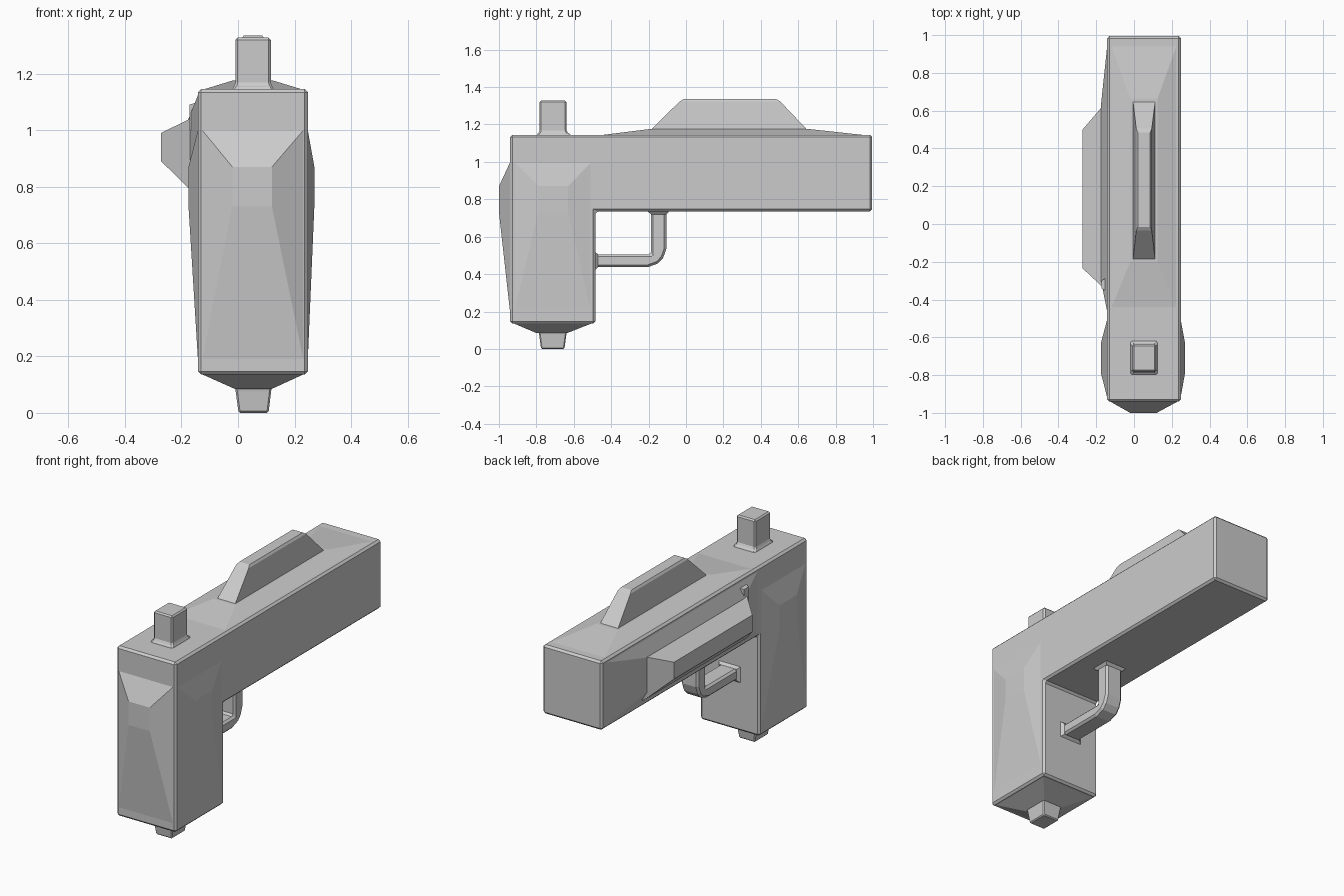
import bpy, bmesh
from mathutils import Vector


def finish(name, bm, bevel=0):
    bmesh.ops.recalc_face_normals(bm, faces=bm.faces)
    me = bpy.data.meshes.new(name)
    bm.to_mesh(me)
    bm.free()
    ob = bpy.data.objects.new(name, me)
    bpy.context.collection.objects.link(ob)
    if bevel:
        m = ob.modifiers.new("Bevel", 'BEVEL')
        m.width = bevel
        m.segments = 1
    return ob


def extrude_profile(name, pts, x0, x1, bevel=0):
    """Side profile (y, z) extruded from x0 to x1."""
    bm = bmesh.new()
    f = bm.faces.new([bm.verts.new((x0, y, z)) for y, z in pts])
    g = bmesh.ops.extrude_face_region(bm, geom=[f])
    vs = [v for v in g['geom'] if isinstance(v, bmesh.types.BMVert)]
    bmesh.ops.translate(bm, verts=vs, vec=(x1 - x0, 0, 0))
    return finish(name, bm, bevel)


def loft(name, axis, sections, bevel=0):
    """Stack of rectangles along an axis; each is (position, u0, u1, v0, v1)
    with u, v being the two remaining axes in xyz order."""
    bm = bmesh.new()
    rings = []
    for p, u0, u1, v0, v1 in sections:
        ring = []
        for u, v in ((u0, v0), (u1, v0), (u1, v1), (u0, v1)):
            co = [u, v]
            co.insert(axis, p)
            ring.append(bm.verts.new(co))
        rings.append(ring)
    bm.faces.new(rings[0])
    bm.faces.new(rings[-1])
    for a, b in zip(rings, rings[1:]):
        for i in range(4):
            j = (i + 1) % 4
            bm.faces.new((a[i], a[j], b[j], b[i]))
    return finish(name, bm, bevel)


X, Y, Z = 0, 1, 2

# L-shaped body: barrel and grip
extrude_profile("body", [(-0.94, 0.135), (-0.485, 0.135), (-0.485, 0.735),
                         (0.995, 0.735), (0.995, 1.145), (-0.94, 1.145)],
                -0.142, 0.248, 0.012)

# swollen faces of the grip: rear and both sides
loft("grip_rear_bulge", Y, [(-0.935, -0.135, 0.24, 0.145, 1.01),
                            (-1.0, -0.02, 0.12, 0.73, 0.87)])
for name, x0, x1 in (("grip_right_bulge", 0.245, 0.27),
                     ("grip_left_bulge", -0.139, -0.175)):
    loft(name, X, [(x0, -0.93, -0.495, 0.145, 1.01),
                   (x1, -0.79, -0.63, 0.73, 0.87)])

# raised roof and tapered top fin
loft("barrel_roof", Z, [(1.14, -0.135, 0.24, -0.48, 0.985),
                        (1.175, -0.02, 0.125, -0.2, 0.665)])
loft("top_fin", Z, [(1.16, -0.012, 0.118, -0.2, 0.66),
                    (1.175, -0.005, 0.112, -0.185, 0.645),
                    (1.322, 0.012, 0.094, -0.035, 0.505),
                    (1.335, 0.02, 0.086, -0.015, 0.485)])

# rear sight
loft("rear_sight", Z, [(1.13, -0.022, 0.128, -0.8, -0.615),
                       (1.147, -0.022, 0.128, -0.8, -0.615),
                       (1.16, -0.009, 0.116, -0.782, -0.638),
                       (1.327, -0.009, 0.116, -0.782, -0.638)], 0.008)

# left side swelling and side fin
loft("side_pad", X, [(-0.139, -0.48, 0.97, 0.75, 1.13),
                     (-0.175, -0.3, 0.63, 0.83, 1.04)])
loft("side_fin", X, [(-0.15, -0.34, 0.64, 0.78, 1.045),
                     (-0.17, -0.33, 0.62, 0.79, 1.04),
                     (-0.272, -0.235, 0.5, 0.89, 0.99)])
loft("side_fin_tab", X, [(-0.14, -0.36, -0.28, 1.0, 1.1),
                         (-0.172, -0.34, -0.3, 1.0, 1.09)])

# tapered grip base and bottom prong
loft("grip_base", Z, [(0.14, -0.135, 0.24, -0.93, -0.495),
                      (0.085, -0.012, 0.12, -0.8, -0.635)])
loft("bottom_prong", Z, [(0.1, -0.012, 0.12, -0.79, -0.635),
                         (0.075, -0.008, 0.117, -0.785, -0.64),
                         (0.0, 0.002, 0.108, -0.775, -0.65)], 0.006)

# trigger guard with flared ends
extrude_profile("trigger_guard", [(-0.49, 0.437), (-0.205, 0.437), (-0.15, 0.457),
                                  (-0.122, 0.487), (-0.105, 0.535), (-0.105, 0.74),
                                  (-0.188, 0.74), (-0.188, 0.505), (-0.49, 0.505)],
                -0.003, 0.11, 0.012)
loft("guard_top_flare", Z, [(0.738, -0.02, 0.126, -0.207, -0.088),
                            (0.72, -0.003, 0.11, -0.188, -0.105)])
loft("guard_rear_flare", Y, [(-0.487, -0.02, 0.126, 0.422, 0.52),
                             (-0.47, -0.003, 0.11, 0.437, 0.505)])
